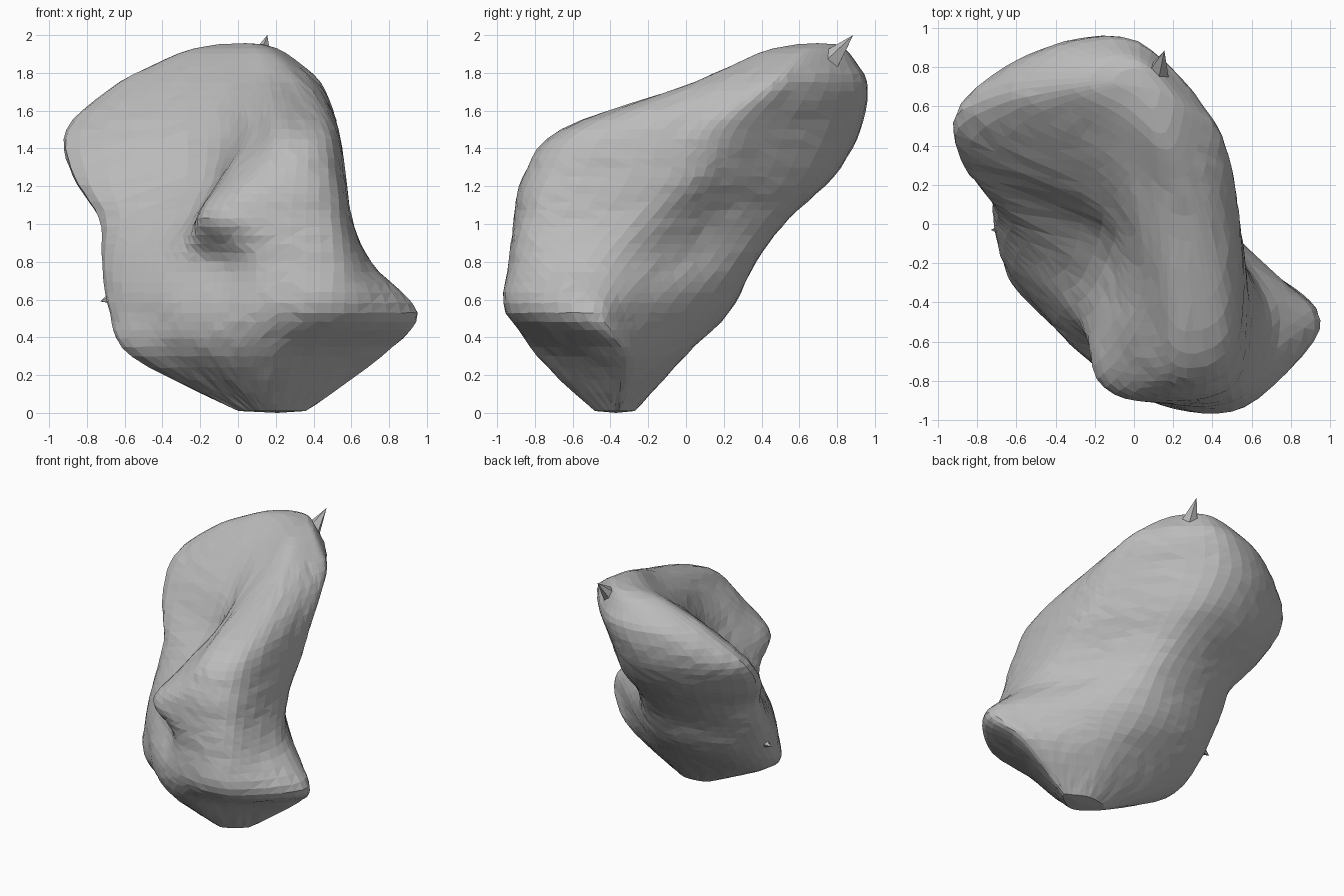
import bpy, bmesh, random
from mathutils import Vector

if "Cube" in bpy.data.objects:
    bpy.data.objects.remove(bpy.data.objects["Cube"])

random.seed(4)

grey = bpy.data.materials.new("stone grey")
grey.diffuse_color = (0.5, 0.5, 0.5, 1)
grey.use_nodes = True
grey.node_tree.nodes["Principled BSDF"].inputs["Base Color"].default_value = grey.diffuse_color

# Horizontal contours: height, then points running left, valley, nose,
# front, front corner, right, back right, back, back left
SECTIONS = [
    (0.30, (-.56, -.31), (-.28, -.58), (-.06, -.74), (.18, -.78), (.50, -.60), (.76, -.35), (.57, -.20), (.15, -.01), (-.38, -.08)),
    (0.53, (-.68, -.14), (-.44, -.49), (-.14, -.77), (.15, -.92), (.56, -.92), (.945, -.54), (.74, -.27), (.10, .20), (-.46, .14)),
    (0.80, (-.72, .04), (-.42, -.39), (-.12, -.67), (.15, -.91), (.56, -.88), (.70, -.45), (.42, -.02), (.08, .35), (-.44, .30)),
    (1.03, (-.735, .13), (-.27, -.28), (-.19, -.79), (.14, -.91), (.54, -.81), (.585, -.26), (.35, .13), (.03, .52), (-.45, .47)),
    (1.25, (-.865, .29), (-.18, -.07), (-.06, -.66), (.19, -.86), (.52, -.73), (.555, -.09), (.39, .26), (-.02, .75), (-.56, .69)),
    (1.50, (-.895, .49), (-.16, .09), (.08, -.36), (.23, -.65), (.48, -.55), (.53, -.04), (.45, .33), (-.05, .89), (-.60, .82)),
    (1.75, (-.62, .63), (-.20, .40), (.04, .20), (.19, .06), (.34, .07), (.42, .33), (.40, .54), (.02, .93), (-.42, .89)),
]


def spline(p, t):
    a, b, c, d = p
    return 0.5 * (2 * b + (c - a) * t + (2 * a - 5 * b + 4 * c - d) * t * t
                  + (3 * b - a - 3 * c + d) * t ** 3)


def shrink(ring, centre, factor, z):
    c = Vector((*centre, z))
    return [c + (Vector((p.x, p.y, z)) - c) * factor for p in ring]


rings = [[Vector((x, y, s[0])) for x, y in s[1:]] for s in SECTIONS]
rings.insert(0, shrink(rings[0], (.21, -.37), .27, 0.01))
rings.append(shrink(rings[-1], (.04, .76), .46, 1.93))

# Smooth interpolation up the body, then around each contour
UP, AROUND = 5, 6
levels = []
last = len(rings) - 1
for i in range(last):
    ids = [max(i - 1, 0), i, i + 1, min(i + 2, last)]
    for k in range(UP):
        levels.append([spline([rings[j][c] for j in ids], k / UP) for c in range(9)])
levels.append(rings[-1])

bm = bmesh.new()
grid = []
for level in levels:
    row = []
    for c in range(9):
        ids = [(c + o) % 9 for o in (-1, 0, 1, 2)]
        for k in range(AROUND):
            row.append(bm.verts.new(spline([level[j] for j in ids], k / AROUND)))
    grid.append(row)

n = 9 * AROUND
for lo, hi in zip(grid, grid[1:]):
    for c in range(n):
        d = (c + 1) % n
        bm.faces.new((lo[c], lo[d], hi[d], hi[c]))

# Close the foot and the crown
foot = bm.verts.new((.21, -.37, 0))
inner = [bm.verts.new(v.co.lerp(Vector((.05, .76, 1.98)), .5)) for v in grid[-1]]
crown = bm.verts.new((.05, .76, 1.98))
for c in range(n):
    d = (c + 1) % n
    bm.faces.new((foot, grid[0][d], grid[0][c]))
    bm.faces.new((grid[-1][c], grid[-1][d], inner[d], inner[c]))
    bm.faces.new((crown, inner[c], inner[d]))

# Round off the crown, then roughen the rest slightly
top = [v for v in bm.verts if v.co.z > 1.8]
for _ in range(3):
    bmesh.ops.smooth_vert(bm, verts=top, factor=.5, use_axis_x=True, use_axis_y=True, use_axis_z=True)
for v in bm.verts:
    if .05 < v.co.z < 1.8:
        v.co += Vector([random.uniform(-.003, .003) for _ in range(3)])
bmesh.ops.triangulate(bm, faces=bm.faces[:])
bmesh.ops.recalc_face_normals(bm, faces=bm.faces[:])


def finish(bm, name):
    me = bpy.data.meshes.new(name)
    bm.to_mesh(me)
    bm.free()
    me.materials.append(grey)
    bpy.context.collection.objects.link(bpy.data.objects.new(name, me))


finish(bm, "boulder")


# Little pointed burrs on the crown and the left side
def burr(name, tip, base, radius):
    tip, base = Vector(tip), Vector(base)
    axis = (tip - base).normalized()
    u = axis.orthogonal().normalized()
    v = axis.cross(u)
    b = bmesh.new()
    top = b.verts.new(tip)
    ring = [b.verts.new(base + radius * (u * x + v * y)) for x, y in ((1, 0), (.3, .95), (-.8, .6), (-.8, -.6), (.3, -.95))]
    for i in range(5):
        b.faces.new((top, ring[i], ring[(i + 1) % 5]))
    b.faces.new(ring[::-1])
    bmesh.ops.recalc_face_normals(b, faces=b.faces[:])
    finish(b, name)


burr("crown_burr", (.155, .885, 2.0), (.12, .77, 1.87), .06)
burr("waist_burr", (-.73, -.03, .59), (-.62, -.03, .62), .06)
